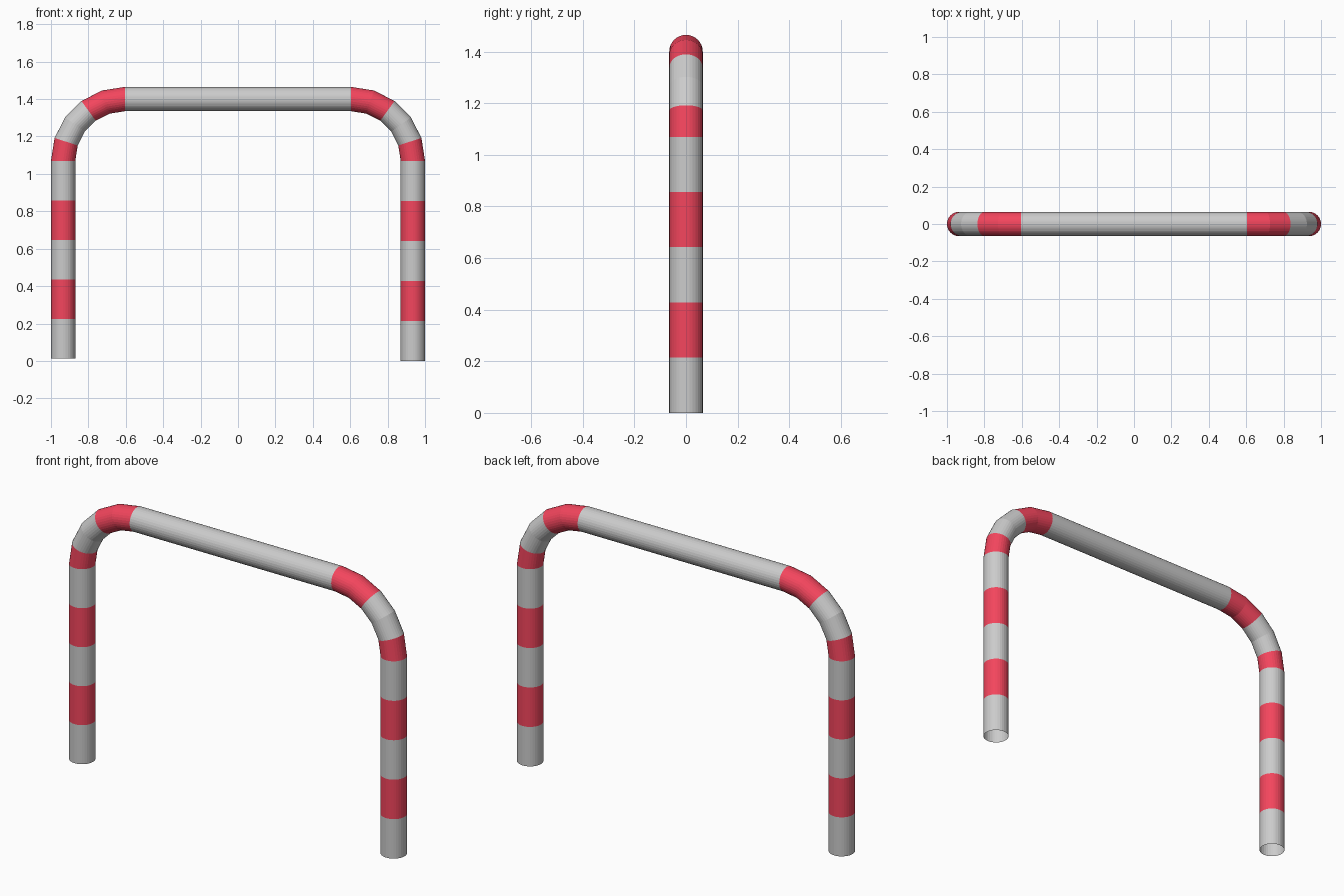
import bpy, bmesh
from math import sin, cos, pi, radians

if "Cube" in bpy.data.objects:
    bpy.data.objects.remove(bpy.data.objects["Cube"])

R = 0.065       # tube radius
LEG_X = 0.935   # leg axis
BEND = 0.33     # bend radius of the axis
BX, BZ = LEG_X - BEND, 1.07   # bend centre
SIDES = 32

red = bpy.data.materials.new("red_paint")
red.diffuse_color = (0.9, 0.06, 0.11, 1)
red.use_nodes = True
red.node_tree.nodes["Principled BSDF"].inputs["Base Color"].default_value = red.diffuse_color


def band(name, sections, painted=False):
    """Open tube through sections (x, z, angle of the radial direction)."""
    bm = bmesh.new()
    rings = []
    for x, z, a in sections:
        ring = []
        for i in range(SIDES):
            t = 2 * pi * i / SIDES
            d = R * cos(t)
            ring.append(bm.verts.new((x + d * cos(a), R * sin(t), z + d * sin(a))))
        rings.append(ring)
    for r0, r1 in zip(rings, rings[1:]):
        for i in range(SIDES):
            j = (i + 1) % SIDES
            bm.faces.new((r0[i], r0[j], r1[j], r1[i]))
    bmesh.ops.recalc_face_normals(bm, faces=bm.faces)
    me = bpy.data.meshes.new(name)
    bm.to_mesh(me)
    bm.free()
    if painted:
        me.materials.append(red)
    ob = bpy.data.objects.new(name, me)
    bpy.context.collection.objects.link(ob)


def bend(side, first, last):
    """Sections of the corner bend, in steps of 18 degrees."""
    out = []
    for k in range(first, last + 1):
        a = radians(18 * k)
        if side < 0:
            a = pi - a
        out.append((side * BX + BEND * cos(a), BZ + BEND * sin(a), a))
    return out


for side, label, foot in ((1, "right", 0.0), (-1, "left", 0.012)):
    # Leg: five equal bands, alternately grey and red
    step = (BZ - foot) / 5
    a = 0 if side > 0 else pi
    for k in range(5):
        z = foot + k * step
        band(f"{label}_leg_band_{k + 1}",
             [(side * LEG_X, z, a), (side * LEG_X, z + step, a)], k % 2 == 1)
    # Corner bend: red, grey, red
    band(f"{label}_bend_lower", bend(side, 0, 1), True)
    band(f"{label}_bend_middle", bend(side, 1, 3))
    band(f"{label}_bend_upper", bend(side, 3, 5), True)

# Top rail between the bends
band("top_rail", [(-BX, BZ + BEND, pi / 2), (BX, BZ + BEND, pi / 2)])
